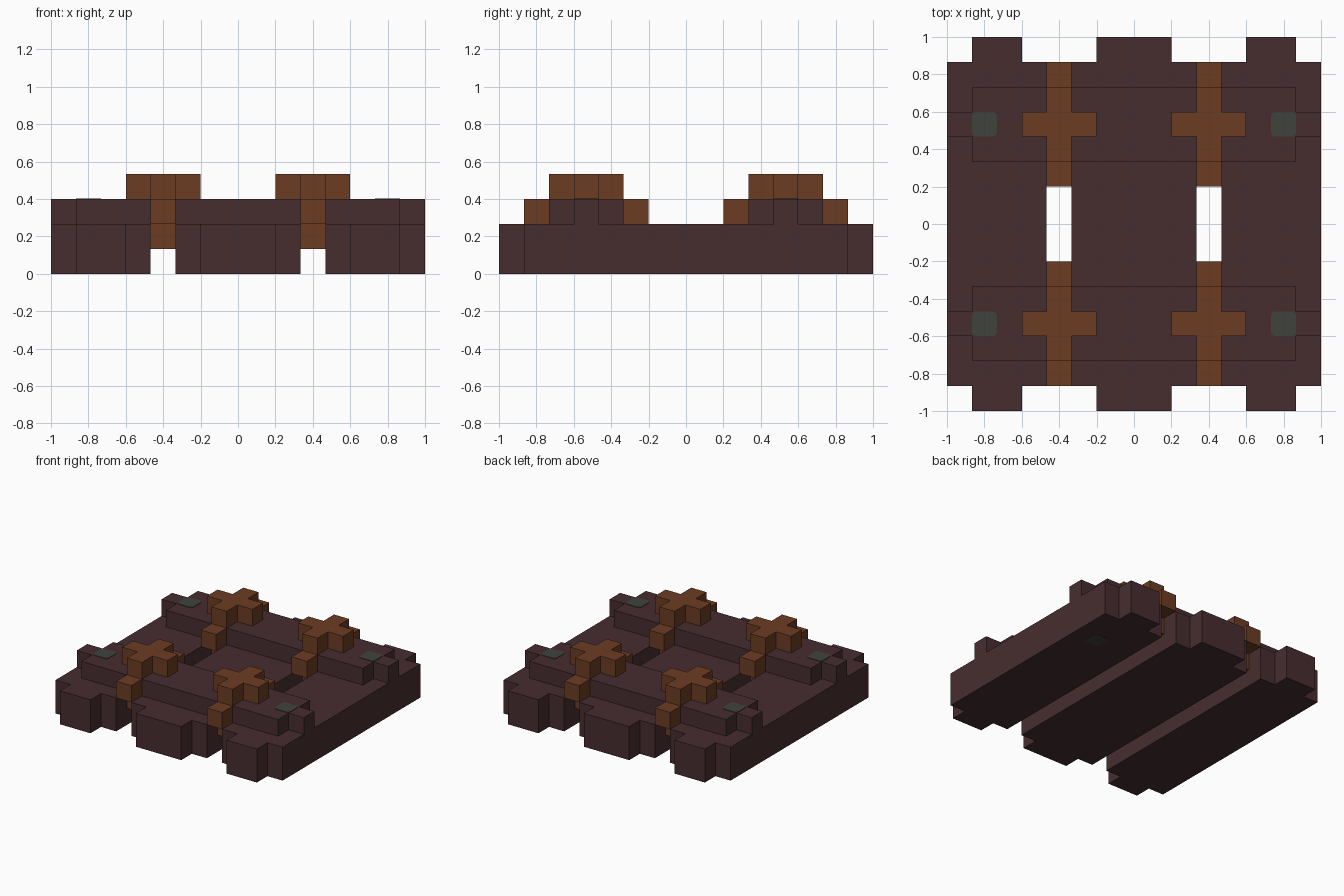
import bpy, bmesh, math
from mathutils import Matrix

cube = bpy.data.objects.get("Cube")
if cube:
    bpy.data.objects.remove(cube, do_unlink=True)

U = 2 / 15  # one block


def make_material(name, rgb):
    mat = bpy.data.materials.new(name)
    mat.use_nodes = True
    color = (*rgb, 1)
    mat.diffuse_color = color
    bsdf = mat.node_tree.nodes["Principled BSDF"]
    bsdf.inputs["Base Color"].default_value = color
    bsdf.inputs["Roughness"].default_value = 0.9
    return mat


wood = make_material("dark_wood", (0.062, 0.026, 0.028))
rope = make_material("rope_brown", (0.150, 0.046, 0.017))
moss = make_material("moss_green", (0.051, 0.055, 0.045))


def prism(name, outline, depth, mat, matrix):
    """Extrude a flat outline upwards by depth, then place it with matrix."""
    bm = bmesh.new()
    face = bm.faces.new([bm.verts.new((x, y, 0)) for x, y in outline])
    top = bmesh.ops.extrude_face_region(bm, geom=[face])["geom"]
    bmesh.ops.translate(bm, vec=(0, 0, depth),
                        verts=[v for v in top if isinstance(v, bmesh.types.BMVert)])
    bmesh.ops.recalc_face_normals(bm, faces=bm.faces)
    bm.transform(matrix)
    mesh = bpy.data.meshes.new(name)
    bm.to_mesh(mesh)
    bm.free()
    mesh.materials.append(mat)
    obj = bpy.data.objects.new(name, mesh)
    bpy.context.collection.objects.link(obj)
    return obj


def notched(hx, hy, n=U):
    """Rectangle with a square notch cut from each corner."""
    quarter = [(hx, hy - n), (hx - n, hy - n), (hx - n, hy)]
    pts = []
    for sx, sy in ((1, 1), (-1, 1), (-1, -1), (1, -1)):
        corner = [(x * sx, y * sy) for x, y in quarter]
        pts += corner if sx * sy > 0 else corner[::-1]
    return pts


def square(h):
    return [(h, h), (-h, h), (-h, -h), (h, -h)]


def rounded(h, r, steps=4):
    """Square with rounded corners."""
    pts = []
    for i, (sx, sy) in enumerate(((1, 1), (-1, 1), (-1, -1), (1, -1))):
        for k in range(steps + 1):
            a = math.pi / 2 * (i + k / steps)
            pts.append((sx * (h - r) + r * math.cos(a), sy * (h - r) + r * math.sin(a)))
    return pts


def at(x, y, z):
    return Matrix.Translation((x, y, z))


# Three long planks
for name, x, half in (("right_plank", -5.5, 2), ("middle_plank", 0, 2.5), ("left_plank", 5.5, 2)):
    prism(name, notched(half * U, 7.5 * U), 2 * U, wood, at(x * U, 0, 0))

# Local x, y, z turned to world y, z, x for the rope loops
upright = Matrix(((0, 0, 1, 0), (1, 0, 0, 0), (0, 1, 0, 0), (0, 0, 0, 1)))

for sy, end in ((-1, "front"), (1, "back")):
    y = sy * 4 * U
    # Crossbar lying over the planks
    prism(end + "_crossbar", notched(7.5 * U, 1.5 * U), U, wood, at(0, y, 2 * U))
    for sx, side in ((-1, "right"), (1, "left")):
        tag = f"{end}_{side}_"
        # Rope loop around the crossbar, set in the gap between planks
        prism(tag + "rope_loop", notched(2.5 * U, 1.5 * U), U, rope,
              at((sx * 3 - 0.5) * U, y, 2.5 * U) @ upright)
        # Knot ends on both sides of the loop
        for k, part in ((-1, "knot_a"), (1, "knot_b")):
            prism(tag + part, square(U / 2), U, rope, at((sx * 3 + k) * U, y, 3 * U))
        # Mossy peg head on top of the crossbar
        prism(tag + "peg_head", rounded(U / 2, 0.025), 0.004, moss, at(sx * 6 * U, y, 3 * U))

# Single peg tip showing under the left plank
prism("peg_tip", rounded(U / 2, 0.025), 0.004, moss, at(6 * U, 4 * U, -0.002))
